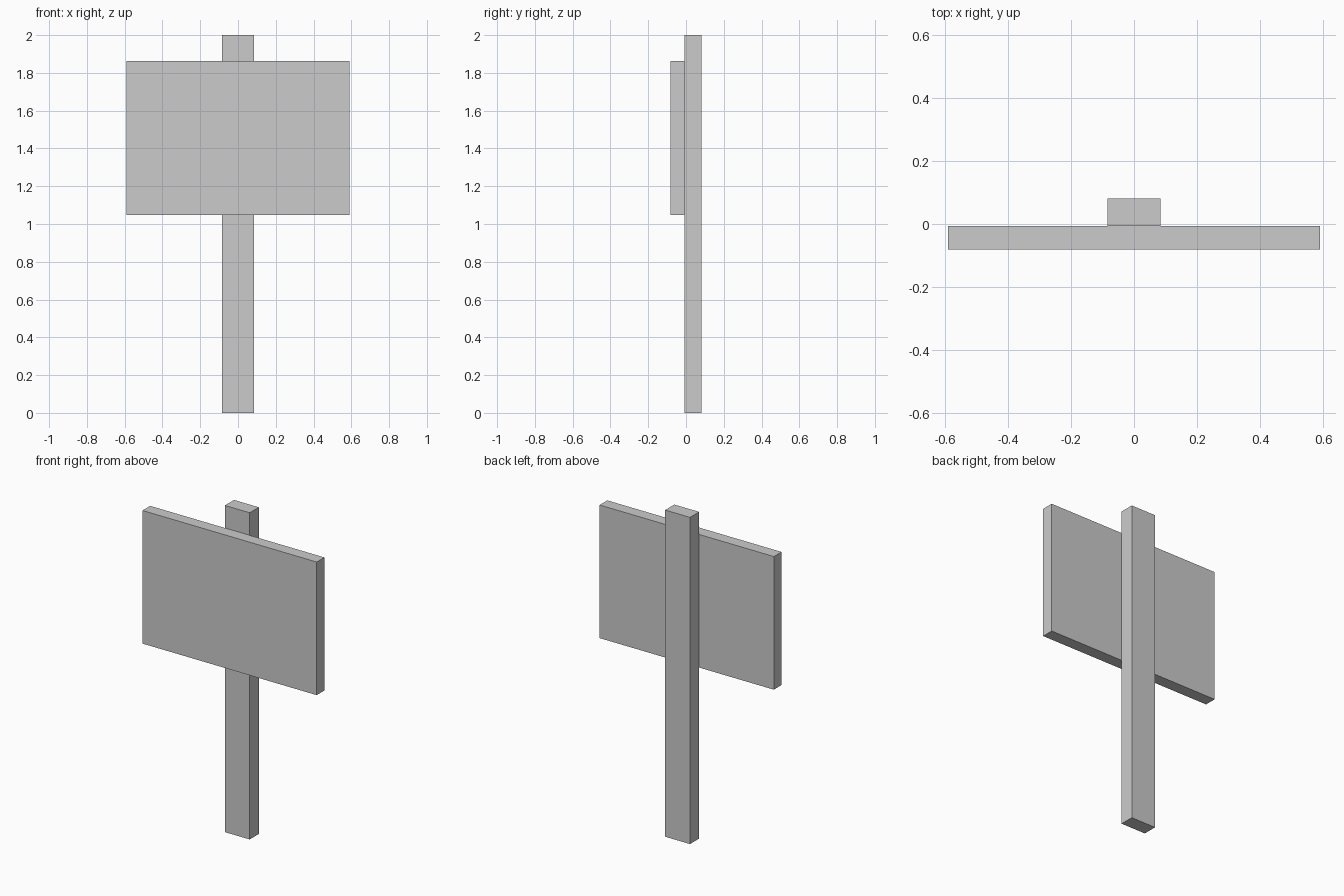
import bpy

if "Cube" in bpy.data.objects:
    bpy.data.objects.remove(bpy.data.objects["Cube"])


def box(name, low, high):
    """Axis-aligned box between two opposite corners."""
    size = [b - a for a, b in zip(low, high)]
    centre = [(a + b) / 2 for a, b in zip(low, high)]
    bpy.ops.mesh.primitive_cube_add(size=1, location=centre)
    obj = bpy.context.object
    obj.name = name
    obj.scale = size
    bpy.ops.object.transform_apply(location=False, rotation=False, scale=True)
    return obj


# Upright post behind the board
box("post", (-0.084, -0.007, 0), (0.084, 0.081, 2))

# Flat board fixed to the front of the post
box("sign_board", (-0.59, -0.081, 1.047), (0.59, -0.007, 1.862))
